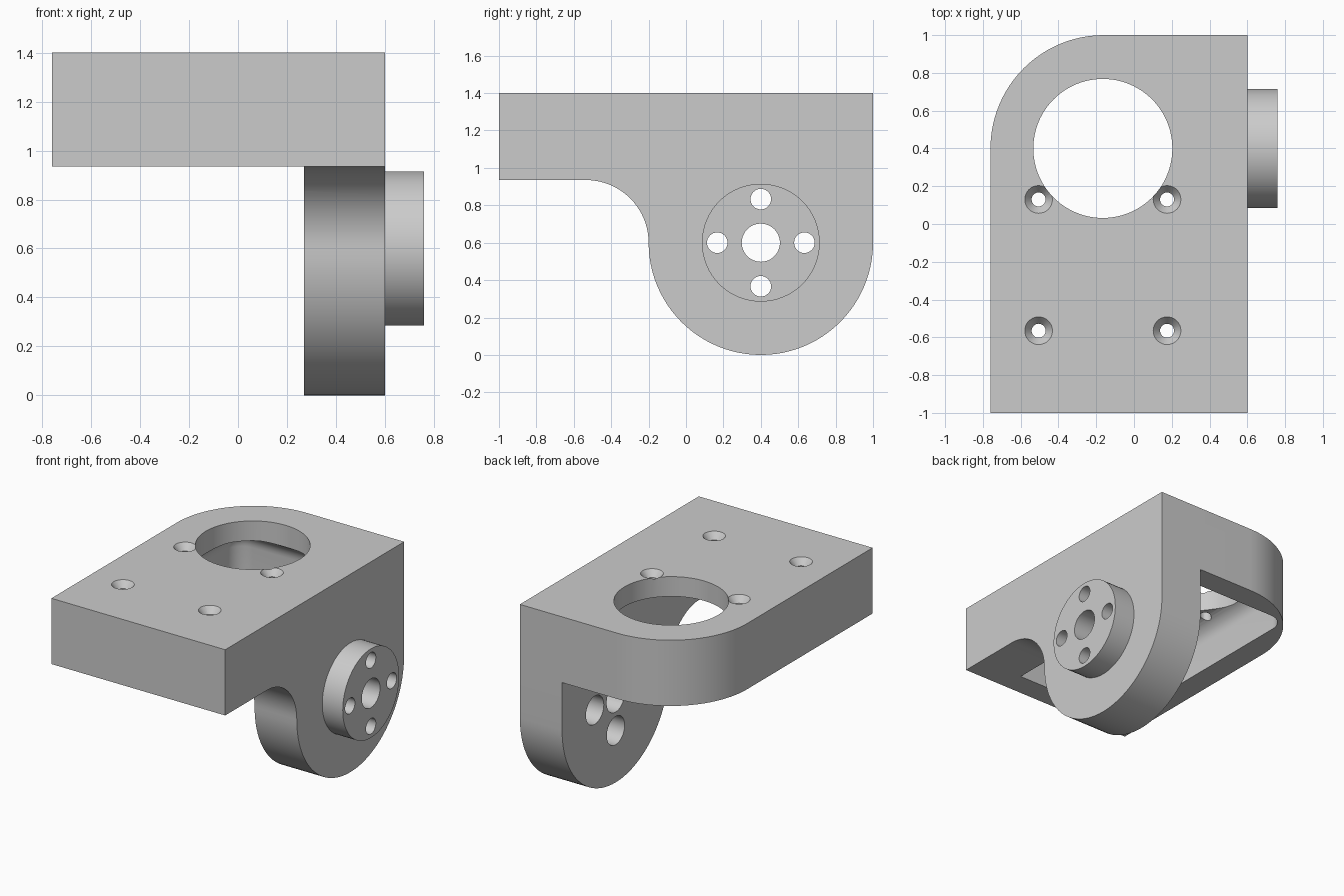
import bpy, bmesh, math
from mathutils import Matrix, Vector

cube = bpy.data.objects.get("Cube")
if cube:
    bpy.data.objects.remove(cube)

grey = bpy.data.materials.new("plain_grey")
grey.use_nodes = True
grey.diffuse_color = (0.6, 0.6, 0.6, 1)
grey.node_tree.nodes["Principled BSDF"].inputs["Base Color"].default_value = (0.6, 0.6, 0.6, 1)


def to_object(name, bm):
    bmesh.ops.recalc_face_normals(bm, faces=bm.faces[:])
    mesh = bpy.data.meshes.new(name)
    bm.to_mesh(mesh)
    bm.free()
    mesh.materials.append(grey)
    obj = bpy.data.objects.new(name, mesh)
    bpy.context.collection.objects.link(obj)
    return obj


def prism(name, points, offset):
    """Extrude a closed outline along an offset."""
    bm = bmesh.new()
    face = bm.faces.new([bm.verts.new(p) for p in points])
    result = bmesh.ops.extrude_face_region(bm, geom=[face])
    verts = [g for g in result["geom"] if isinstance(g, bmesh.types.BMVert)]
    bmesh.ops.translate(bm, verts=verts, vec=offset)
    return to_object(name, bm)


def cylinder(name, start, end, r1, r2=None, segments=64):
    """Cylinder or cone between two points."""
    start, end = Vector(start), Vector(end)
    axis = end - start
    turn = axis.to_track_quat("Z", "Y").to_matrix().to_4x4()
    bm = bmesh.new()
    bmesh.ops.create_cone(bm, cap_ends=True, segments=segments, radius1=r1,
                          radius2=r1 if r2 is None else r2, depth=axis.length,
                          matrix=Matrix.Translation((start + end) / 2) @ turn)
    return to_object(name, bm)


def arc(cx, cy, r, a0, a1, steps):
    angles = [math.radians(a0 + (a1 - a0) * i / steps) for i in range(steps + 1)]
    return [(cx + r * math.cos(a), cy + r * math.sin(a)) for a in angles]


def combine(target, tool, operation):
    tool.hide_render = True
    mod = target.modifiers.new("combine", "BOOLEAN")
    mod.operation, mod.solver, mod.object = operation, "EXACT", tool
    bpy.context.view_layer.objects.active = target
    bpy.ops.object.modifier_apply(modifier=mod.name)
    bpy.data.objects.remove(tool)


LEFT, INNER, RIGHT, TIP = -0.76, 0.27, 0.6, 0.76
BASE, TOP, PLATE = 0.935, 1.4, 0.14
HUB_Y, HUB_Z = 0.4, 0.6

# Mounting block with one rounded back corner
outline = [(LEFT, -1), (RIGHT, -1), (RIGHT, 1)] + arc(-0.16, 0.4, 0.6, 90, 180, 24)
body = prism("bracket_body", [(x, y, BASE) for x, y in outline], (0, 0, TOP - BASE))

# Hanging arm with round end and concave shoulder
side = (arc(HUB_Y, HUB_Z, 0.6, 0, -180, 48)
        + arc(-0.535, HUB_Z, 0.335, 0, 90, 20)
        + [(-0.535, 1.2), (1, 1.2)])
arm = prism("arm", [(INNER, y, z) for y, z in side], (RIGHT - INNER, 0, 0))
combine(body, arm, "UNION")

# Round hub on the arm
hub = cylinder("hub", (RIGHT - 0.1, HUB_Y, HUB_Z), (TIP, HUB_Y, HUB_Z), 0.315)
combine(body, hub, "UNION")

# Hollow underside, with rounded left and back inner edges
wall = 0.165
x0, y0, y1 = LEFT + wall, -1 + wall, 1 - wall
bm = bmesh.new()
bmesh.ops.create_cube(bm, size=1)
for v in bm.verts:
    v.co = (INNER if v.co.x > 0 else x0, y1 if v.co.y > 0 else y0,
            TOP - PLATE if v.co.z > 0 else BASE - 0.1)


def is_rounded(edge):
    mid = (edge.verts[0].co + edge.verts[1].co) / 2
    on_left, on_back = mid.x < x0 + 0.01, mid.y > y1 - 0.01
    on_top = mid.z > TOP - PLATE - 0.01
    return (on_left + on_back + on_top == 2)


bmesh.ops.bevel(bm, geom=[e for e in bm.edges if is_rounded(e)], offset=0.125,
                segments=10, profile=0.5, affect="EDGES")
combine(body, to_object("pocket_cutter", bm), "DIFFERENCE")

# Large opening through the top
combine(body, cylinder("opening_cutter", (-0.165, 0.4, 1.0), (-0.165, 0.4, 1.6), 0.368,
                       segments=96), "DIFFERENCE")

# Countersunk screw holes in the top
for x in (-0.505, 0.175):
    for y in (-0.565, 0.13):
        combine(body, cylinder("screw_cutter", (x, y, 1.1), (x, y, 1.5), 0.037,
                               segments=32), "DIFFERENCE")
        combine(body, cylinder("sink_cutter", (x, y, TOP - 0.055), (x, y, TOP + 0.011),
                               0.03, 0.082, segments=32), "DIFFERENCE")

# Axle hole, and four bolt holes counterbored from the inside
combine(body, cylinder("axle_cutter", (0.2, HUB_Y, HUB_Z), (0.9, HUB_Y, HUB_Z), 0.102,
                       segments=48), "DIFFERENCE")
for i in range(4):
    y = HUB_Y + 0.233 * math.cos(i * math.pi / 2)
    z = HUB_Z + 0.233 * math.sin(i * math.pi / 2)
    combine(body, cylinder("bolt_cutter", (0.2, y, z), (0.9, y, z), 0.055,
                           segments=32), "DIFFERENCE")
    combine(body, cylinder("bore_cutter", (0.2, y, z), (0.5, y, z), 0.1,
                           segments=32), "DIFFERENCE")

# Smooth curved walls, keep edges sharp
bpy.ops.object.select_all(action="DESELECT")
body.select_set(True)
bpy.context.view_layer.objects.active = body
bpy.ops.object.shade_smooth_by_angle(angle=math.radians(30))
